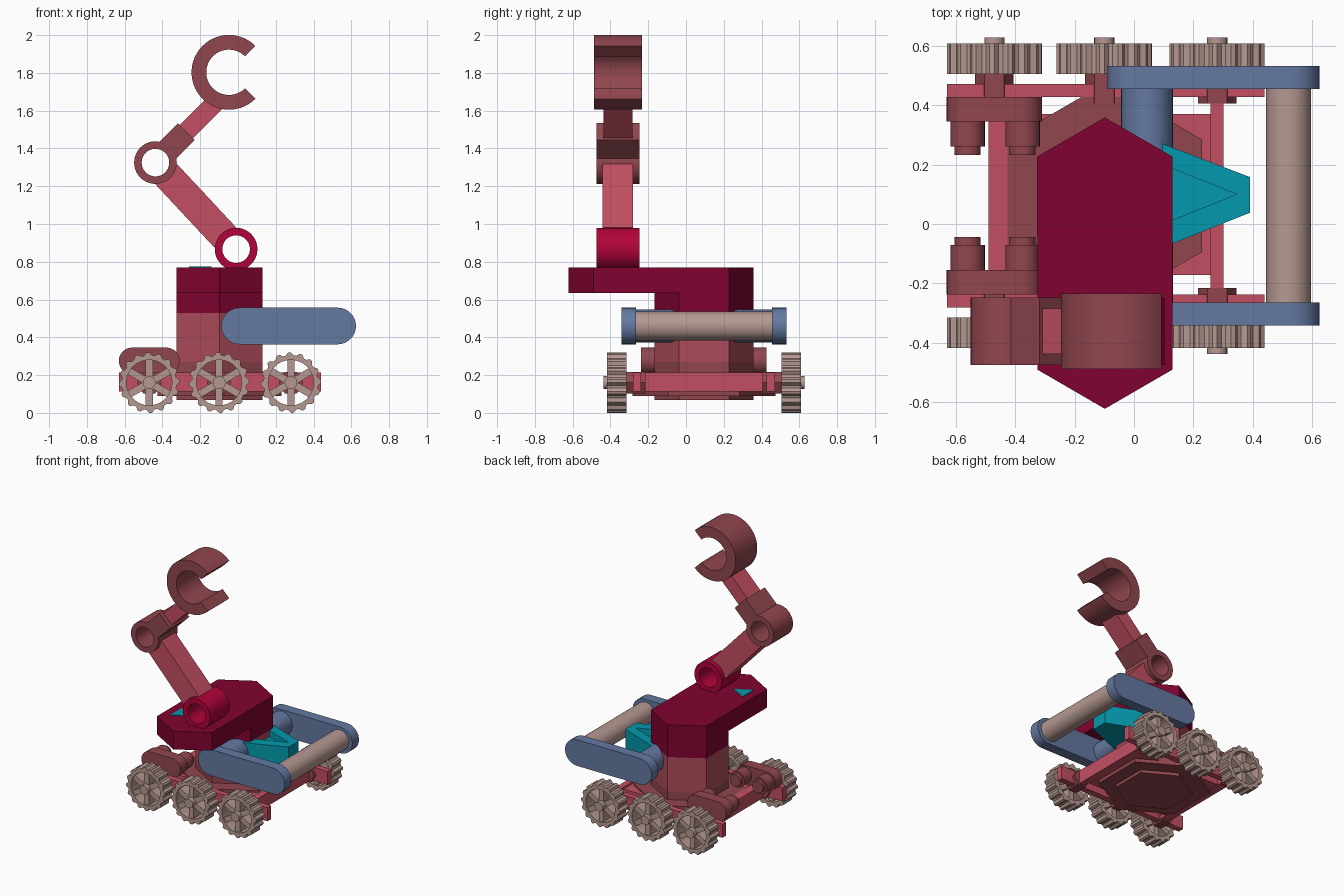
import bpy, bmesh
from math import sin, cos, pi, radians, hypot

if "Cube" in bpy.data.objects:
    bpy.data.objects.remove(bpy.data.objects["Cube"])

YC = 0.095           # centre line of the chassis
HX = -0.098          # centre of the tower
ARM_Y = -0.361       # centre line of the arm


def material(name, hexcode):
    m = bpy.data.materials.new(name)
    rgb = [(int(hexcode[i:i + 2], 16) / 255) ** 2.2 for i in (0, 2, 4)]
    m.diffuse_color = (*rgb, 1)
    m.use_nodes = True
    m.node_tree.nodes["Principled BSDF"].inputs["Base Color"].default_value = m.diffuse_color
    return m


RED = material("red", "C25062")
DARK = material("dark_red", "904850")
TOWER = material("tower_red", "AC4C5A")
CRIMSON = material("crimson", "800A34")
BRIGHT = material("bright_crimson", "B00A3C")
TREAD = material("tread", "B49790")
BLUE = material("blue", "6478A0")
TEAL = material("teal", "0C98AC")


def finish(name, bm, mat):
    bmesh.ops.recalc_face_normals(bm, faces=bm.faces)
    me = bpy.data.meshes.new(name)
    bm.to_mesh(me)
    bm.free()
    me.materials.append(mat)
    ob = bpy.data.objects.new(name, me)
    bpy.context.collection.objects.link(ob)
    bpy.ops.object.select_all(action='DESELECT')
    ob.select_set(True)
    bpy.context.view_layer.objects.active = ob
    bpy.ops.object.shade_smooth_by_angle(angle=radians(25))
    return ob


def add_prism(bm, pts, lo, hi, axis='Z'):
    """Extrude a profile along z (xy profile) or along y (xz profile)."""
    def put(p, h):
        return bm.verts.new((p[0], p[1], h) if axis == 'Z' else (p[0], h, p[1]))
    a, b = [put(p, lo) for p in pts], [put(p, hi) for p in pts]
    bm.faces.new(a)
    bm.faces.new(b)
    for i in range(len(pts)):
        j = (i + 1) % len(pts)
        bm.faces.new((a[i], a[j], b[j], b[i]))


def prism(name, pts, lo, hi, mat, axis='Z'):
    bm = bmesh.new()
    add_prism(bm, pts, lo, hi, axis)
    return finish(name, bm, mat)


def add_ring(bm, c, outer, inner, lo, hi, a0=0, a1=2 * pi):
    """Ring or arc around the y axis; outer is a list of radii, one per step."""
    n, full = len(outer), a1 - a0 > 6.28
    rows = []
    for i, ro in enumerate(outer):
        a = a0 + (a1 - a0) * i / (n if full else n - 1)
        rows.append([bm.verts.new((c[0] + r * cos(a), y, c[1] + r * sin(a)))
                     for r, y in ((ro, lo), (ro, hi), (inner, hi), (inner, lo))])
    for i in range(n if full else n - 1):
        p, q = rows[i], rows[(i + 1) % n]
        for k in range(4):
            bm.faces.new((p[k], q[k], q[(k + 1) % 4], p[(k + 1) % 4]))
    if not full:
        bm.faces.new(rows[0])
        bm.faces.new(rows[-1])


def ring(name, c, ro, ri, lo, hi, mat, n=40, **kw):
    bm = bmesh.new()
    add_ring(bm, c, [ro] * n, ri, lo, hi, **kw)
    return finish(name, bm, mat)


def circle(c, r, n=32, start=0.0):
    return [(c[0] + r * cos(start + 2 * pi * i / n),
             c[1] + r * sin(start + 2 * pi * i / n)) for i in range(n)]


def stadium(x0, x1, z, r, n=14):
    right = [(x1 + r * cos(a), z + r * sin(a)) for a in (-pi / 2 + pi * i / n for i in range(n + 1))]
    return right + [(x0 + x1 - x, 2 * z - y) for x, y in right]


def rect(x0, x1, y0, y1):
    return [(x0, y0), (x1, y0), (x1, y1), (x0, y1)]


def bar(c, d, s, e, w):
    """Rectangle profile running along direction d from c, distances s to e."""
    k = hypot(*d)
    u, v = d[0] / k, d[1] / k
    return [(c[0] + u * t - v * h, c[1] + v * t + u * h)
            for t, h in ((s, -w / 2), (e, -w / 2), (e, w / 2), (s, w / 2))]


def sides(y0, y1):
    """Left and right y ranges mirrored about the chassis centre line."""
    return (("back", YC + y0, YC + y1), ("front", YC - y1, YC - y0))


# Wheels: toothed rim, six spokes, hub, axle block
for side, lo, hi in sides(0.41, 0.513):
    out = 1 if side == "back" else -1
    for num, x in enumerate((-0.47, -0.10, 0.28)):
        c = (x, 0.16)
        bm = bmesh.new()
        add_ring(bm, c, [(0.16, 0.16, 0.145, 0.145)[i % 4] for i in range(64)], 0.12, lo, hi)
        for k in range(6):
            a = pi / 2 + k * pi / 3
            add_prism(bm, bar(c, (cos(a), sin(a)), 0.02, 0.128, 0.038), lo + 0.012, hi - 0.012, 'Y')
        ends = sorted((YC + out * 0.40, YC + out * 0.533))
        add_prism(bm, circle(c, 0.034, 20), *ends, 'Y')
        finish(f"{side}_wheel_{num}", bm, TREAD)
        ends = sorted((YC + out * 0.31, YC + out * 0.41))
        prism(f"{side}_axle_block_{num}", circle(c, 0.065, 6), *ends, DARK, 'Y')

# Chassis rails, cross bars and floor
for side, lo, hi in sides(0.332, 0.376):
    prism(f"{side}_rail", rect(-0.63, 0.44, 0.113, 0.213), lo, hi, RED, 'Y')
for num, (x0, x1) in enumerate(((-0.49, -0.425), (0.257, 0.302))):
    prism(f"cross_bar_{num}", rect(x0, x1, -0.24, 0.43), 0.113, 0.213, RED)
prism("floor_plate", rect(-0.43, 0.26, -0.172, 0.37), 0.115, 0.2, RED)
prism("hex_floor", circle((HX, YC), 0.378, 6, pi / 2), 0.09, 0.212, DARK)

# Rear motor housings
for side, lo, hi in sides(0.25, 0.332):
    prism(f"{side}_motor_mount", stadium(-0.56, -0.38, 0.275, 0.071), lo, hi, DARK, 'Y')
for r, y0, y1 in ((0.058, 0.165, 0.252), (0.044, 0.138, 0.17)):
    for side, lo, hi in sides(y0, y1):
        for num, x in enumerate((-0.56, -0.375)):
            prism(f"{side}_motor_{num}", circle((x, 0.275), r), lo, hi, DARK, 'Y')

# Hexagonal tower and overhanging head
for name, lo, hi, mat in (("tower_foot", 0.067, 0.27, DARK), ("tower", 0.27, 0.53, TOWER),
                          ("tower_cap", 0.53, 0.77, CRIMSON)):
    prism(name, circle((HX, YC), 0.263, 6, pi / 2), lo, hi, mat)
x0, x1 = HX - 0.2275, HX + 0.2275
prism("head", [(HX, -0.622), (x1, -0.49), (x1, 0.227), (HX, 0.3585), (x0, 0.227), (x0, -0.49)],
      0.635, 0.7705, CRIMSON)
prism("head_marker", [(-0.26, -0.425), (-0.14, -0.36), (-0.26, -0.295)], 0.76, 0.774, TEAL)

# Intake: wedge with a triangular recess in its top
outer = [(0.05, -0.098), (0.39, 0.038), (0.39, 0.158), (0.05, 0.288)]
prism("intake_base", outer, 0.39, 0.48, TEAL)
prism("intake_top", outer + [(0.05, 0.218), (0.345, 0.1), (0.05, -0.018)], 0.48, 0.53, TEAL)

# Roller frame
for side, lo, hi in sides(0.359, 0.437):
    prism(f"{side}_roller_arm", stadium(0.008, 0.528, 0.46, 0.097), lo, hi, BLUE, 'Y')
prism("roller_pivot", circle((0.044, 0.46), 0.087), -0.27, 0.46, BLUE, 'Y')
prism("roller", circle((0.52, 0.46), 0.076), -0.27, 0.46, TREAD, 'Y')

# Jointed arm with open claw
base, elbow, claw = (-0.01, 0.867), (-0.437, 1.325), (-0.048, 1.803)
ylo, yhi = ARM_Y - 0.114, ARM_Y + 0.114
ring("arm_base_ring", base, 0.113, 0.073, ylo, yhi, BRIGHT)
ring("elbow_ring", elbow, 0.113, 0.073, ylo, yhi, DARK)
d = (elbow[0] - base[0], elbow[1] - base[1])
prism("lower_arm", bar(base, d, 0.085, hypot(*d) - 0.085, 0.157), ARM_Y - 0.081, ARM_Y + 0.081, RED, 'Y')
prism("upper_arm_sleeve", bar(elbow, (1, 1), 0.095, 0.232, 0.126), ylo, yhi, DARK, 'Y')
prism("upper_arm", bar(elbow, (1, 1), 0.22, 0.45, 0.098), ARM_Y - 0.077, ARM_Y + 0.077, RED, 'Y')
ring("claw", claw, 0.198, 0.12, ARM_Y - 0.127, ARM_Y + 0.127, DARK, a0=pi / 4, a1=7 * pi / 4)
